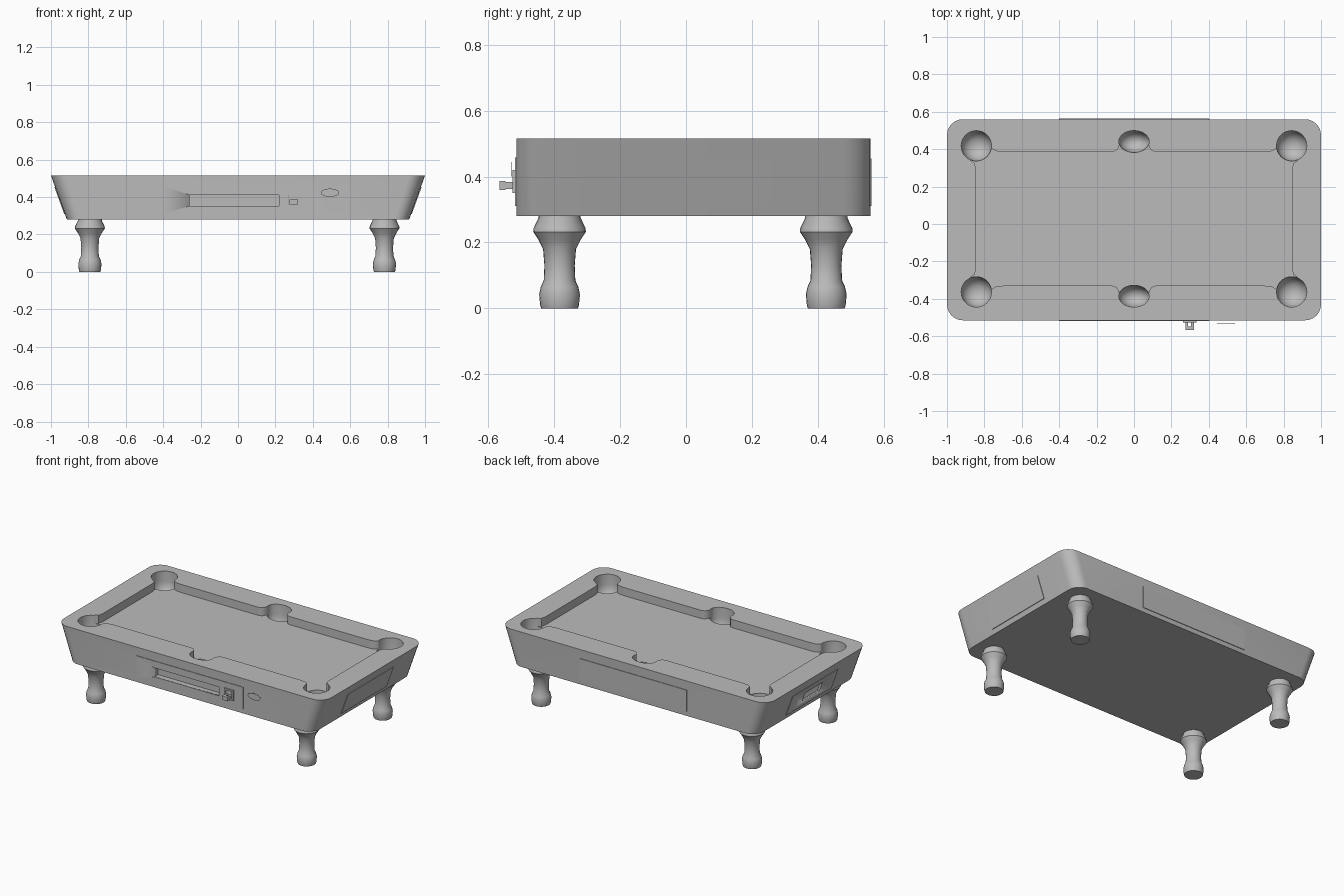
import bpy, bmesh, math
from mathutils import Vector

if "Cube" in bpy.data.objects:
    bpy.data.objects.remove(bpy.data.objects["Cube"])


def material(name, value):
    m = bpy.data.materials.new(name)
    m.use_nodes = True
    color = (value, value, value, 1)
    m.diffuse_color = color
    m.node_tree.nodes["Principled BSDF"].inputs["Base Color"].default_value = color
    return m


GREY = material("table grey", 0.5)
WHITE = material("window white", 0.95)
TOP, BASE, BED = 0.515, 0.28, 0.46
FRONT, BACK = -0.515, 0.56
MID_Y = (FRONT + BACK) / 2


def finish(name, bm, mat=GREY, smooth=True):
    bmesh.ops.recalc_face_normals(bm, faces=bm.faces[:])
    mesh = bpy.data.meshes.new(name)
    bm.to_mesh(mesh)
    bm.free()
    mesh.materials.append(mat)
    ob = bpy.data.objects.new(name, mesh)
    bpy.context.scene.collection.objects.link(ob)
    if smooth:
        shade(ob)
    return ob


def activate(ob):
    bpy.ops.object.select_all(action='DESELECT')
    ob.select_set(True)
    bpy.context.view_layer.objects.active = ob


def shade(ob):
    activate(ob)
    bpy.ops.object.shade_smooth_by_angle(angle=math.radians(35))


def loft(name, low, high, mat=GREY):
    """Solid between two matching outlines."""
    bm = bmesh.new()
    a = [bm.verts.new(p) for p in low]
    b = [bm.verts.new(p) for p in high]
    n = len(a)
    bm.faces.new(a)
    bm.faces.new(b)
    for i in range(n):
        bm.faces.new((a[i], a[(i + 1) % n], b[(i + 1) % n], b[i]))
    return finish(name, bm, mat)


def prism(name, outline, z0, z1):
    return loft(name, [(x, y, z0) for x, y in outline], [(x, y, z1) for x, y in outline])


def box(name, x0, x1, y0, y1, z0, z1, mat=GREY):
    rect = [(x0, y0), (x1, y0), (x1, y1), (x0, y1)]
    return loft(name, [(x, y, z0) for x, y in rect], [(x, y, z1) for x, y in rect], mat)


def lathe(name, profile, center, scale_y=1, steps=32):
    bm = bmesh.new()
    verts = [bm.verts.new((r, 0, z)) for r, z in profile]
    edges = [bm.edges.new(pair) for pair in zip(verts, verts[1:])]
    bmesh.ops.spin(bm, geom=verts + edges, cent=(0, 0, 0), axis=(0, 0, 1),
                   angle=math.tau, steps=steps)
    bmesh.ops.remove_doubles(bm, verts=bm.verts[:], dist=0.0005)
    for v in bm.verts:
        v.co = Vector((v.co.x + center[0], v.co.y * scale_y + center[1], v.co.z))
    return finish(name, bm)


def cut(target, cutter, keep=False):
    activate(target)
    mod = target.modifiers.new("cut", 'BOOLEAN')
    mod.operation = 'DIFFERENCE'
    mod.solver = 'EXACT'
    mod.object = cutter
    bpy.ops.object.modifier_apply(modifier=mod.name)
    if not keep:
        bpy.data.objects.remove(cutter)


# Tapered body with rounded corners: only the ends lean inwards
R = 0.085
outline = []
for k, (sx, y) in enumerate([(1, BACK - R), (-1, BACK - R), (-1, FRONT + R), (1, FRONT + R)]):
    for i in range(7):
        a = math.pi / 2 * (k + i / 6)
        outline.append((sx * (1 - R) + R * math.cos(a), y + R * math.sin(a)))
body = loft("table_body", [(x * 0.915, y, BASE) for x, y in outline],
            [(x, y, TOP) for x, y in outline])

# Sunken playing bed
X, Y0, Y1 = 0.845, -0.33, 0.385
cut(body, box("cutter", -X, X, Y0, Y1, BED, 0.6))

# Pockets with flared mouths in the cushions
bowl = [(0, 0.36), (0.035, 0.366), (0.062, 0.386), (0.077, 0.415), (0.081, 0.445), (0.081, 0.6), (0, 0.6)]
for edge, out in ((Y1, 1), (Y0, -1)):
    mouth = [(0.115, -0.01), (0.115, 0), (0.095, 0.007), (0.082, 0.025), (0.075, 0.055)]
    shape = [(x, edge + out * d) for x, d in mouth]
    shape += [(-x, y) for x, y in reversed(shape)]
    cut(body, prism("cutter", shape, BED, 0.6))
    cut(body, lathe("cutter", bowl, (0, edge + out * 0.056), 0.72))
    for s in (-1, 1):
        flare = [(0.83, -0.09), (0.845, -0.09), (0.852, -0.06), (0.875, -0.045),
                 (0.845, 0.035), (0.775, 0.045), (0.762, 0.02), (0.74, 0.005),
                 (0.70, 0), (0.70, -0.01)]
        cut(body, prism("cutter", [(s * x, edge + out * d) for x, d in flare], BED, 0.6))
        cut(body, lathe("cutter", bowl, (s * 0.843, edge + out * 0.033)))

# Thin panels on the long sides
front_panel = box("front_panel", -0.4, 0.4, FRONT - 0.004, FRONT + 0.003, 0.31, 0.458)
box("back_panel", -0.4, 0.4, BACK - 0.003, BACK + 0.004, 0.31, 0.455)


# Thin panels following the lean of the ends
def end_plate(name, s, y0, y1, z0, z1, inner, outer, mat=GREY):
    def ring(offset):
        return [(s * (0.915 + 0.085 * (z - BASE) / (TOP - BASE) + offset), y, z)
                for y, z in ((y0, z0), (y1, z0), (y1, z1), (y0, z1))]
    return loft(name, ring(inner), ring(outer), mat)


end_plate("left_panel", 1, -0.225, 0.26, 0.31, 0.453, -0.003, 0.004)
right_panel = end_plate("right_panel", -1, -0.225, 0.26, 0.31, 0.453, -0.003, 0.004)

# Window in one end panel
opening = end_plate("cutter", -1, -0.075, 0.11, 0.35, 0.415, -0.02, 0.03)
cut(right_panel, opening, keep=True)
cut(body, opening)
end_plate("return_window", -1, -0.075, 0.11, 0.35, 0.415, -0.021, -0.012, WHITE)

# Ball tray recess in the front panel
tray = box("cutter", -0.26, 0.22, FRONT - 0.05, FRONT + 0.035, 0.352, 0.412)
cut(front_panel, tray, keep=True)
cut(body, tray)

# Coin mechanism: frame and sliding handle
frame = box("coin_frame", 0.263, 0.333, FRONT - 0.012, FRONT, 0.35, 0.42)
cut(frame, box("cutter", 0.274, 0.322, FRONT - 0.05, FRONT - 0.005, 0.36, 0.41))
for x in (0.276, 0.306):
    box("coin_slide_arm", x, x + 0.014, FRONT - 0.045, FRONT, 0.362, 0.384)
box("coin_slide_handle", 0.276, 0.32, -0.567, -0.548, 0.36, 0.386)

# Oval badge plate standing just off the front
oval = [(0.492 + 0.048 * math.cos(math.tau * i / 32), 0.423 + 0.022 * math.sin(math.tau * i / 32))
        for i in range(32)]
loft("oval_plate", [(x, -0.532, z) for x, z in oval], [(x, -0.53, z) for x, z in oval])

# Turned legs
leg = [(0, 0), (0.056, 0), (0.059, 0.01), (0.062, 0.042), (0.057, 0.065), (0.048, 0.085),
       (0.046, 0.13), (0.05, 0.18), (0.064, 0.208), (0.08, 0.232), (0.079, 0.243),
       (0.064, 0.275), (0.064, 0.285), (0, 0.285)]
for side, x in (("right", -0.792), ("left", 0.783)):
    for end, y in (("front", -0.384), ("back", 0.426)):
        lathe(f"{end}_{side}_leg", leg, (x, y), steps=24)

shade(body)
